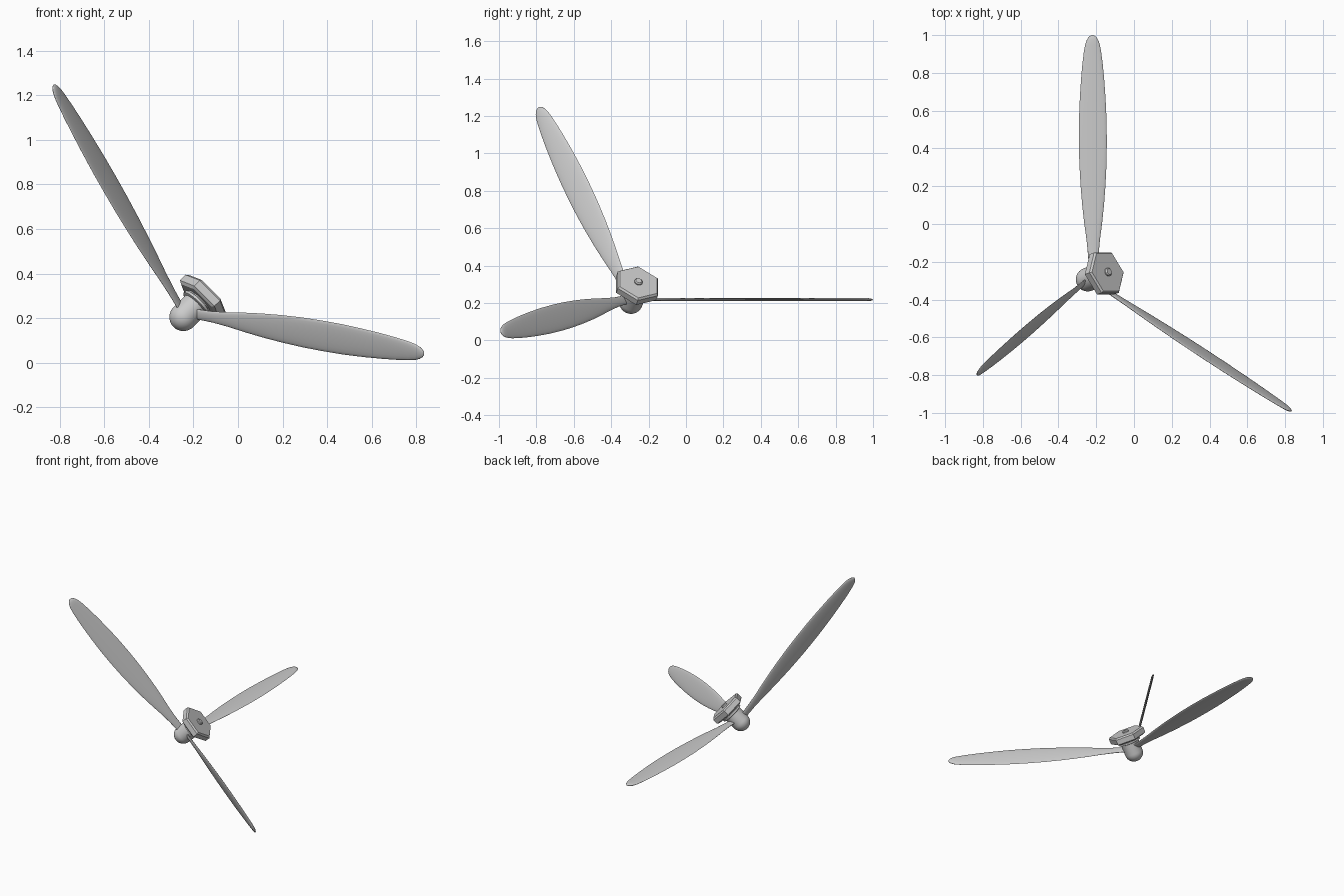
import bpy, bmesh
from math import sin, cos, pi, radians
from mathutils import Vector, Matrix

if "Cube" in bpy.data.objects:
    bpy.data.objects.remove(bpy.data.objects["Cube"])


def frame(origin, z, x):
    """Matrix with local z along z and local x as near x as possible."""
    z = Vector(z).normalized()
    y = z.cross(Vector(x)).normalized()
    x = y.cross(z)
    m = Matrix((x, y, z)).transposed().to_4x4()
    m.translation = Vector(origin)
    return m


def loft(name, rings, matrix, angle=40):
    """Skin a list of rings, each a list of local points, with capped ends."""
    bm = bmesh.new()
    vr = [[bm.verts.new(matrix @ Vector(p)) for p in r] for r in rings]
    n = len(vr[0])
    for a, b in zip(vr, vr[1:]):
        for i in range(n):
            j = (i + 1) % n
            bm.faces.new((a[i], a[j], b[j], b[i]))
    bm.faces.new(vr[0][::-1])
    bm.faces.new(vr[-1])
    bmesh.ops.recalc_face_normals(bm, faces=bm.faces)
    me = bpy.data.meshes.new(name)
    bm.to_mesh(me)
    bm.free()
    ob = bpy.data.objects.new(name, me)
    bpy.context.collection.objects.link(ob)
    bpy.ops.object.select_all(action='DESELECT')
    ob.select_set(True)
    bpy.context.view_layer.objects.active = ob
    bpy.ops.object.shade_smooth_by_angle(angle=radians(angle))
    return ob


def turned(name, profile, matrix, sides=32, angle=40):
    """Profile of (radius, height) swept around the local z axis."""
    rings = [[(r * cos(2 * pi * i / sides), r * sin(2 * pi * i / sides), h)
              for i in range(sides)] for r, h in profile]
    return loft(name, rings, matrix, angle)


# Hub axis: origin at the centre of the ball end
AXIS = (0.68, 0.25, 0.68)
hub = frame((-0.245, -0.294, 0.205), AXIS, (0.707, 0, -0.707))

# Ball-ended shaft
R = 0.063
dome = [(max(R * sin(a), 0.001), -R * cos(a)) for a in [pi / 2 * i / 10 for i in range(11)]]
turned("hub_shaft", dome + [(R, 0.115)], hub)

# Collar rings behind the plate
turned("hub_collar", [(0.06, 0.075), (0.076, 0.08), (0.076, 0.092), (0.07, 0.095),
                      (0.07, 0.1), (0.09, 0.103), (0.09, 0.12)], hub)

# Chamfered six-sided plate and the stud in its middle
turned("hex_plate", [(0.112, 0.1), (0.127, 0.109), (0.128, 0.145), (0.118, 0.155)],
       hub, sides=6, angle=20)
turned("centre_stud", [(0.022, 0.15), (0.022, 0.162), (0.016, 0.168)], hub, sides=20)

# Blade outline: (fraction of length, half width)
OUTLINE = [(0, .024), (.08, .027), (.15, .035), (.22, .047), (.3, .058), (.38, .066),
           (.47, .072), (.56, .074), (.65, .073), (.74, .068), (.82, .061), (.88, .054),
           (.93, .046), (.96, .039), (.98, .030), (.992, .020), (.998, .010), (1, .003)]


def blade(name, root, tip, normal):
    span = Vector(tip) - Vector(root)
    m = frame(root, span, Vector(normal).cross(span))
    rings = []
    for t, w in OUTLINE:
        h = min(0.008, w * 0.3)
        rings.append([(w * cos(a), h * sin(a), t * span.length)
                      for a in [2 * pi * i / 20 for i in range(20)]])
    loft(name, rings, m, 60)


# Three coned blades
blade("blade_upper", (-0.25, -0.30, 0.235), (-0.83, -0.79, 1.245), (0.82, -0.50, 0.22))
blade("blade_front", (-0.20, -0.315, 0.22), (0.835, -0.99, 0.042), (0.57, 0.76, 0.32))
blade("blade_rear", (-0.215, -0.28, 0.218), (-0.22, 1.0, 0.218), (0, 0, 1))
